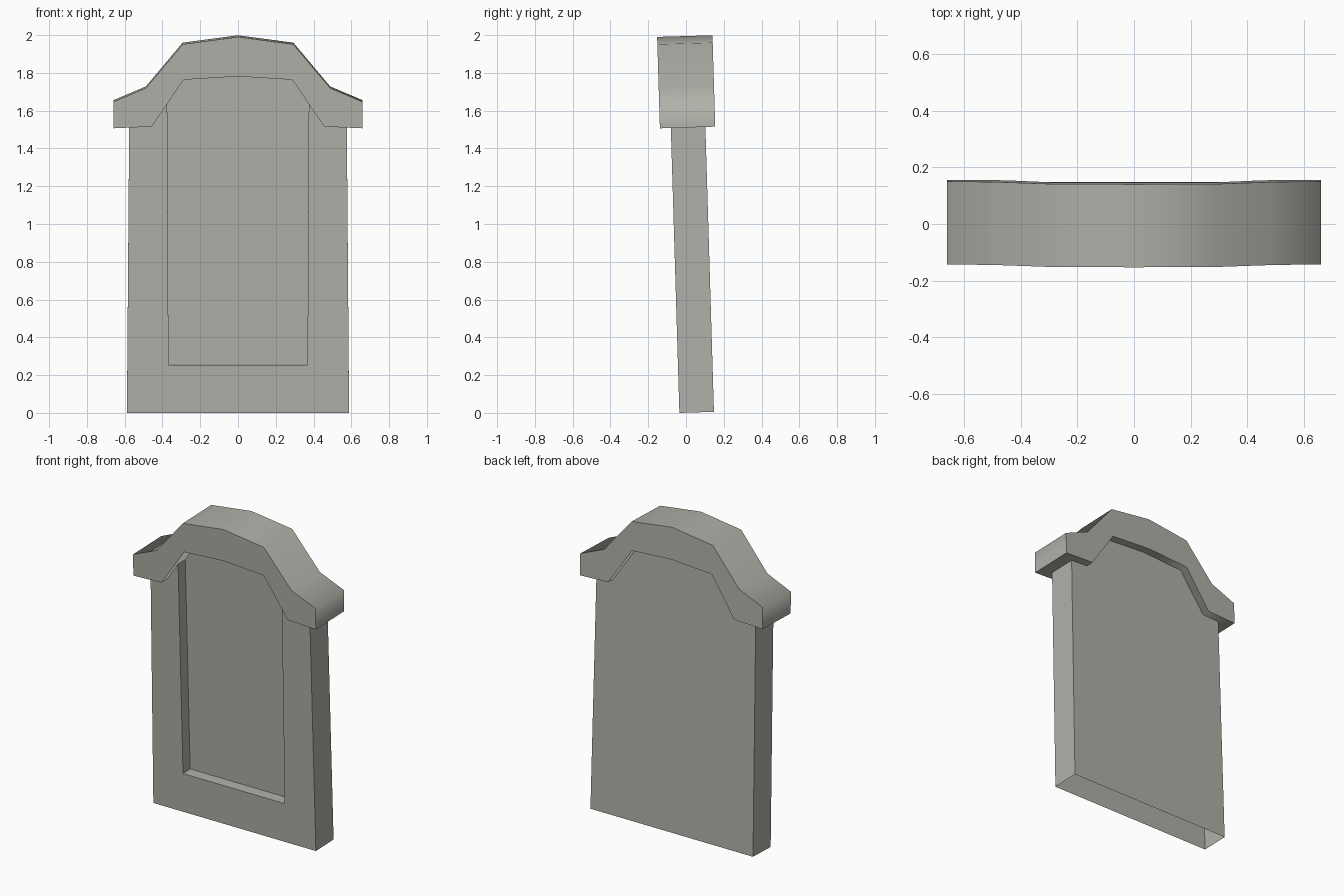
import bpy, bmesh, math

if "Cube" in bpy.data.objects:
    bpy.data.objects.remove(bpy.data.objects["Cube"])

LEAN = 0.03          # whole stone leans slightly forward
BASE_Y = -0.035

# Warm dark grey stone
stone = bpy.data.materials.new("stone")
stone.diffuse_color = (0.44, 0.435, 0.395, 1)
stone.use_nodes = True
stone.node_tree.nodes["Principled BSDF"].inputs["Base Color"].default_value = stone.diffuse_color


def mirrored(half):
    """Half outline (left end to centre) -> full outline, left to right."""
    return half + [(-x, z) for x, z in reversed(half) if x != 0]


def ring(bm, outline, y):
    return [bm.verts.new((x, y, z)) for x, z in outline]


def strip(bm, a, b, closed=True):
    """Quads between two matching rings."""
    n = len(a)
    for i in range(n if closed else n - 1):
        j = (i + 1) % n
        bm.faces.new((a[i], a[j], b[j], b[i]))


def finish(bm, name):
    mesh = bpy.data.meshes.new(name)
    bm.to_mesh(mesh)
    bm.free()
    mesh.materials.append(stone)
    ob = bpy.data.objects.new(name, mesh)
    bpy.context.collection.objects.link(ob)
    ob.location = (0, BASE_Y, 0)
    ob.rotation_euler = (LEAN, 0, 0)
    return ob


# Slab: tapered, open underneath, with a sunken front panel
slab_outline = mirrored([(-0.588, 0), (-0.576, 1.54), (-0.465, 1.55),
                         (-0.295, 1.80), (0, 1.82)])
panel_outline = mirrored([(-0.368, 0.254), (-0.374, 1.5), (-0.375, 1.66),
                          (-0.288, 1.785), (0, 1.803)])
bm = bmesh.new()
front = ring(bm, slab_outline, 0)
back = ring(bm, slab_outline, 0.183)
rim = ring(bm, panel_outline, 0)
panel = ring(bm, panel_outline, 0.074)
strip(bm, front, back, closed=False)
strip(bm, rim, front)
strip(bm, panel, rim)
bm.faces.new(back)
bm.faces.new(panel[::-1])
finish(bm, "stone_slab")

# Cap: arched coping overhanging the slab front and back
outer = mirrored([(-0.66, 1.649), (-0.488, 1.722), (-0.293, 1.954), (0, 1.993)])
inner = mirrored([(-0.66, 1.509), (-0.456, 1.518), (-0.288, 1.766), (0, 1.784)])
cap_outline = outer + inner[::-1]
bm = bmesh.new()
front = ring(bm, cap_outline, -0.058)
back = ring(bm, cap_outline, 0.235)
strip(bm, front, back)
# front and back faces as strips following the arch
n = len(outer)
for loop, flip in ((front, True), (back, False)):
    top, low = loop[:n], loop[n:][::-1]
    for i in range(n - 1):
        quad = (top[i], top[i + 1], low[i + 1], low[i])
        bm.faces.new(quad[::-1] if flip else quad)
bmesh.ops.dissolve_limit(bm, angle_limit=math.radians(1), verts=bm.verts, edges=bm.edges)
cap = finish(bm, "arched_cap")
bpy.context.view_layer.objects.active = cap
cap.select_set(True)
bpy.ops.object.shade_smooth_by_angle(angle=math.radians(75))
